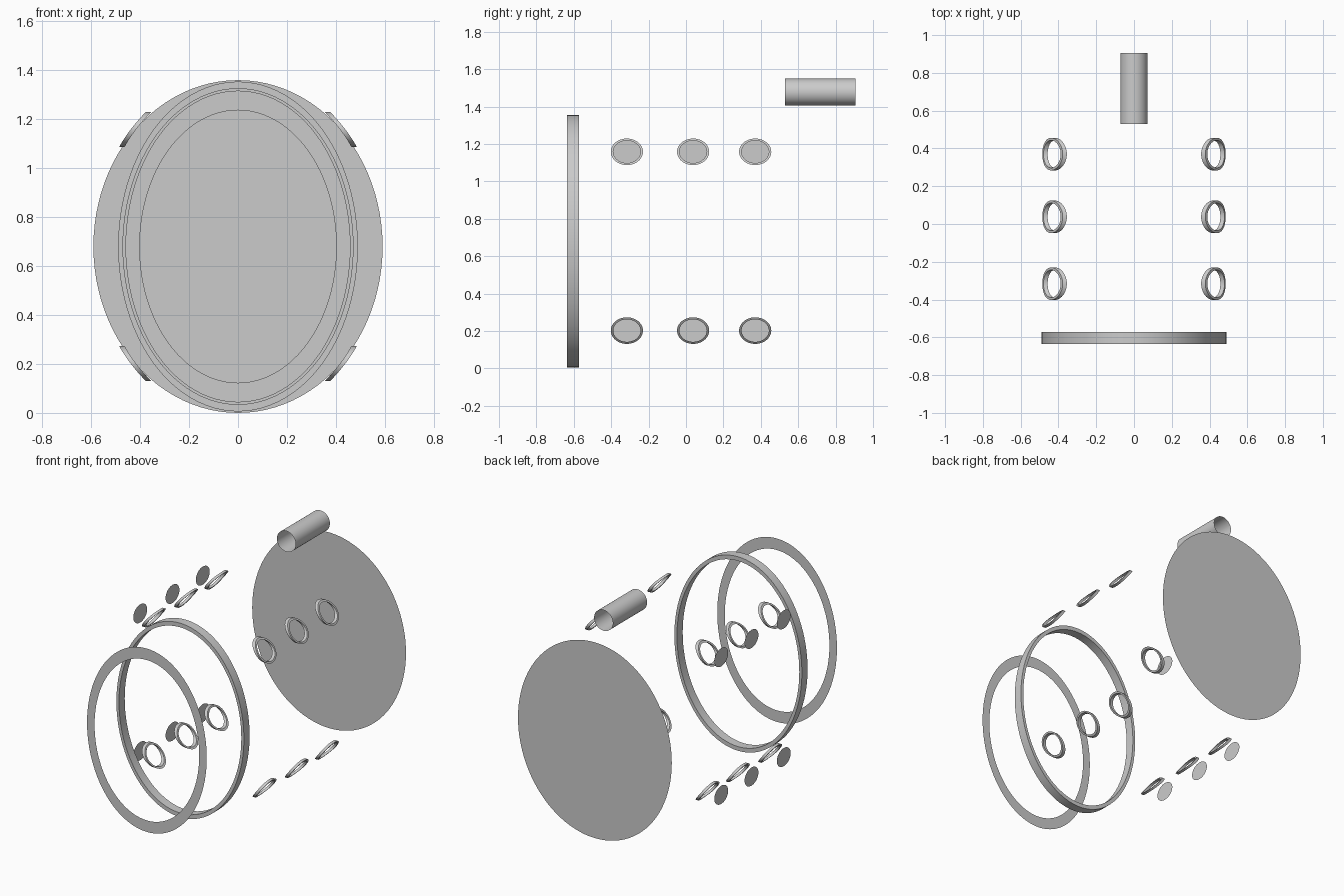
import bpy, bmesh, math

if "Cube" in bpy.data.objects:
    bpy.data.objects.remove(bpy.data.objects["Cube"])

CZ = 0.68      # height of the hull axis
N = 96


def finish(name, verts, faces, smooth=True):
    me = bpy.data.meshes.new(name)
    me.from_pydata(verts, [], faces)
    bm = bmesh.new()
    bm.from_mesh(me)
    bmesh.ops.recalc_face_normals(bm, faces=bm.faces)
    bm.to_mesh(me)
    bm.free()
    ob = bpy.data.objects.new(name, me)
    bpy.context.collection.objects.link(ob)
    if smooth:
        bpy.ops.object.select_all(action='DESELECT')
        ob.select_set(True)
        bpy.context.view_layer.objects.active = ob
        bpy.ops.object.shade_smooth_by_angle(angle=math.radians(35))
    return ob


def oval(a, b, n):
    """Points of an ellipse as (u, v) pairs."""
    return [(a * math.cos(2 * math.pi * i / n), b * math.sin(2 * math.pi * i / n)) for i in range(n)]


def loft(name, loops, closed=False):
    """Skin neighbouring loops of equal length; closed joins last to first."""
    n = len(loops[0])
    verts = [p for loop in loops for p in loop]
    faces = []
    for k in range(len(loops) if closed else len(loops) - 1):
        a, b = k * n, ((k + 1) % len(loops)) * n
        faces += [(a + i, a + (i + 1) % n, b + (i + 1) % n, b + i) for i in range(n)]
    return finish(name, verts, faces)


def hull_loop(a, b, y, z=CZ, n=N):
    return [(u, y, z + v) for u, v in oval(a, b, n)]


# flat front trim ring, solid band behind it, back panel
loft("front_trim_ring", [hull_loop(0.46, 0.637, -1), hull_loop(0.402, 0.557, -1)])
loft("hull_band", [hull_loop(0.49, 0.674, -0.635), hull_loop(0.49, 0.674, -0.572),
                   hull_loop(0.47, 0.645, -0.572), hull_loop(0.47, 0.645, -0.635)], closed=True)
finish("back_panel", hull_loop(0.591, 0.68, 1), [tuple(range(N))], smooth=False)

# open tube on top
loft("top_tube", [hull_loop(0.072, 0.072, 0.53, 1.477, 48), hull_loop(0.072, 0.072, 0.906, 1.477, 48)])


# porthole frames curved along the hull, and flat panes on the left side
def frame_loop(a, b, y, sx, sz, dx):
    return [(sx * (0.428 - 0.76 * v - 1.5 * v * v + dx), y + u, CZ + sz * (0.478 + v))
            for u, v in oval(a, b, 48)]


for y in (-0.316, 0.038, 0.37):
    for sz in (1, -1):
        for sx in (1, -1):
            loft("porthole_frame", [frame_loop(0.086, 0.071, y, sx, sz, -0.011),
                                    frame_loop(0.086, 0.071, y, sx, sz, 0.011),
                                    frame_loop(0.073, 0.06, y, sx, sz, 0.011),
                                    frame_loop(0.073, 0.06, y, sx, sz, -0.011)], closed=True)
        pane = [(-0.53, y + u, CZ + sz * 0.478 + v) for u, v in oval(0.076, 0.063, 48)]
        finish("porthole_pane", pane, [tuple(range(48))], smooth=False)
